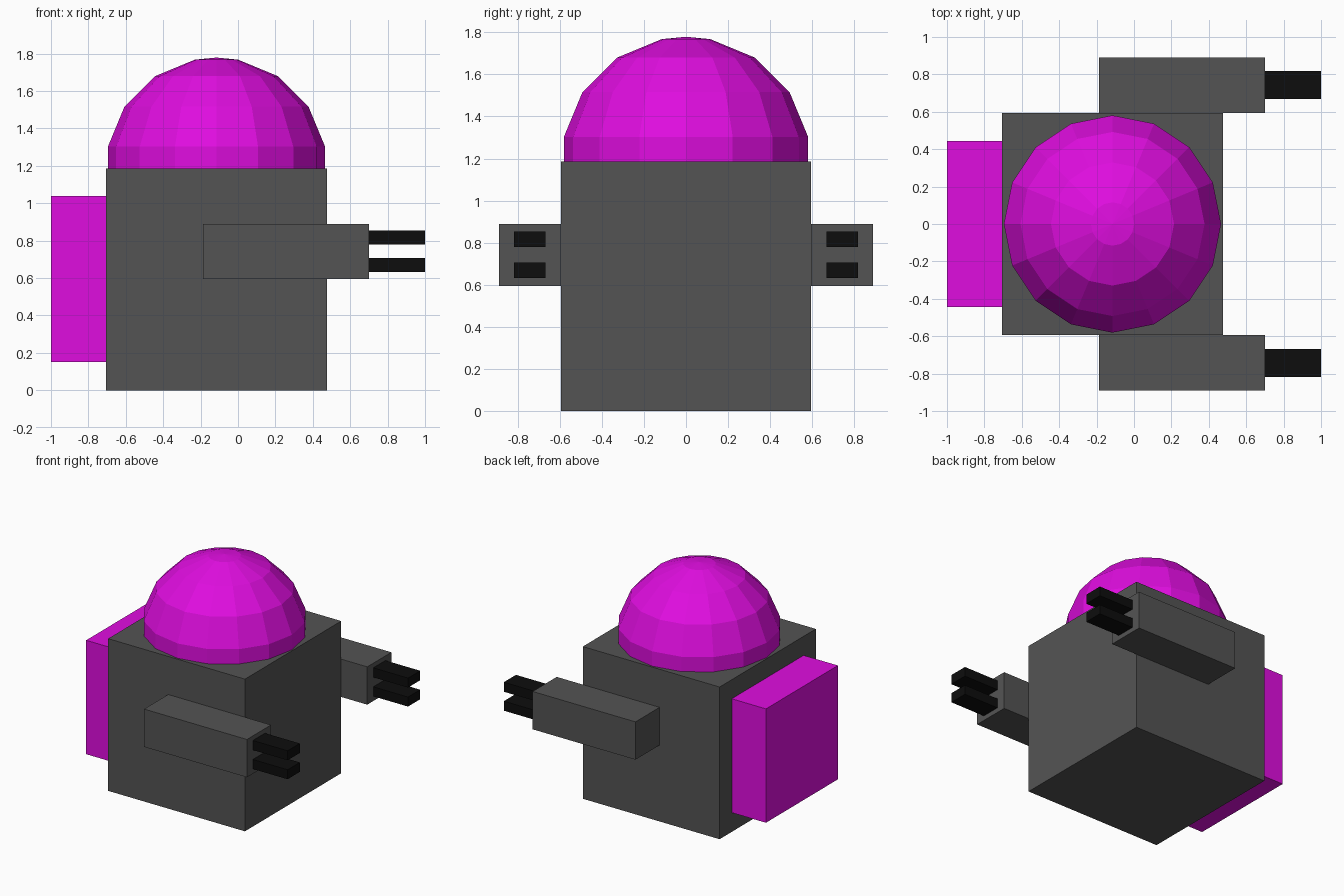
import bpy, bmesh, math

if "Cube" in bpy.data.objects:
    bpy.data.objects.remove(bpy.data.objects["Cube"])


def material(name, rgb):
    m = bpy.data.materials.new(name)
    m.diffuse_color = (*rgb, 1)
    m.use_nodes = True
    m.node_tree.nodes["Principled BSDF"].inputs["Base Color"].default_value = m.diffuse_color
    return m


GREY = material("dark grey", (0.088, 0.088, 0.088))
MAGENTA = material("magenta", (0.74, 0.004, 0.74))
BLACK = material("black", (0.004, 0.004, 0.004))


def add_object(name, bm, mat):
    bmesh.ops.recalc_face_normals(bm, faces=bm.faces[:])
    mesh = bpy.data.meshes.new(name)
    bm.to_mesh(mesh)
    bm.free()
    mesh.materials.append(mat)
    obj = bpy.data.objects.new(name, mesh)
    bpy.context.collection.objects.link(obj)
    return obj


def box(name, xs, ys, zs, mat):
    bm = bmesh.new()
    bmesh.ops.create_cube(bm, size=1)
    for v in bm.verts:
        for i, (lo, hi) in enumerate((xs, ys, zs)):
            v.co[i] = lo if v.co[i] < 0 else hi
    return add_object(name, bm, mat)


# Body and backpack
box("body", (-0.705, 0.475), (-0.593, 0.593), (0, 1.187), MAT := GREY)
box("backpack", (-1, -0.705), (-0.443, 0.443), (0.15, 1.038), MAGENTA)

# Arms, each with two prongs
for side, s in (("right", -1), ("left", 1)):
    box(f"{side}_arm", (-0.187, 0.70), sorted((s * 0.593, s * 0.89)), (0.595, 0.89), GREY)
    for level, z in (("lower", 0.632), ("upper", 0.78)):
        box(f"{side}_{level}_prong", (0.70, 1), sorted((s * 0.667, s * 0.817)),
            (z, z + 0.074), BLACK)

# Faceted dome head: 16 sides, rings offset by half a step from the equator
R, SIDES, CX, CZ = 0.592, 16, -0.115, 1.187
bm = bmesh.new()
rings = []
for ring_angle in (0, 11.25, 33.75, 56.25, 78.75):
    a = math.radians(ring_angle)
    r = R * math.cos(max(a, math.radians(11.25)))
    rings.append([bm.verts.new((CX + r * math.cos(2 * math.pi * i / SIDES),
                                r * math.sin(2 * math.pi * i / SIDES),
                                CZ + R * math.sin(a))) for i in range(SIDES)])
pole = bm.verts.new((CX, 0, CZ + R))
for i in range(SIDES):
    j = (i + 1) % SIDES
    for low, high in zip(rings, rings[1:]):
        bm.faces.new((low[i], low[j], high[j], high[i]))
    bm.faces.new((rings[-1][i], rings[-1][j], pole))
bm.faces.new(rings[0][::-1])
add_object("dome_head", bm, MAGENTA)
